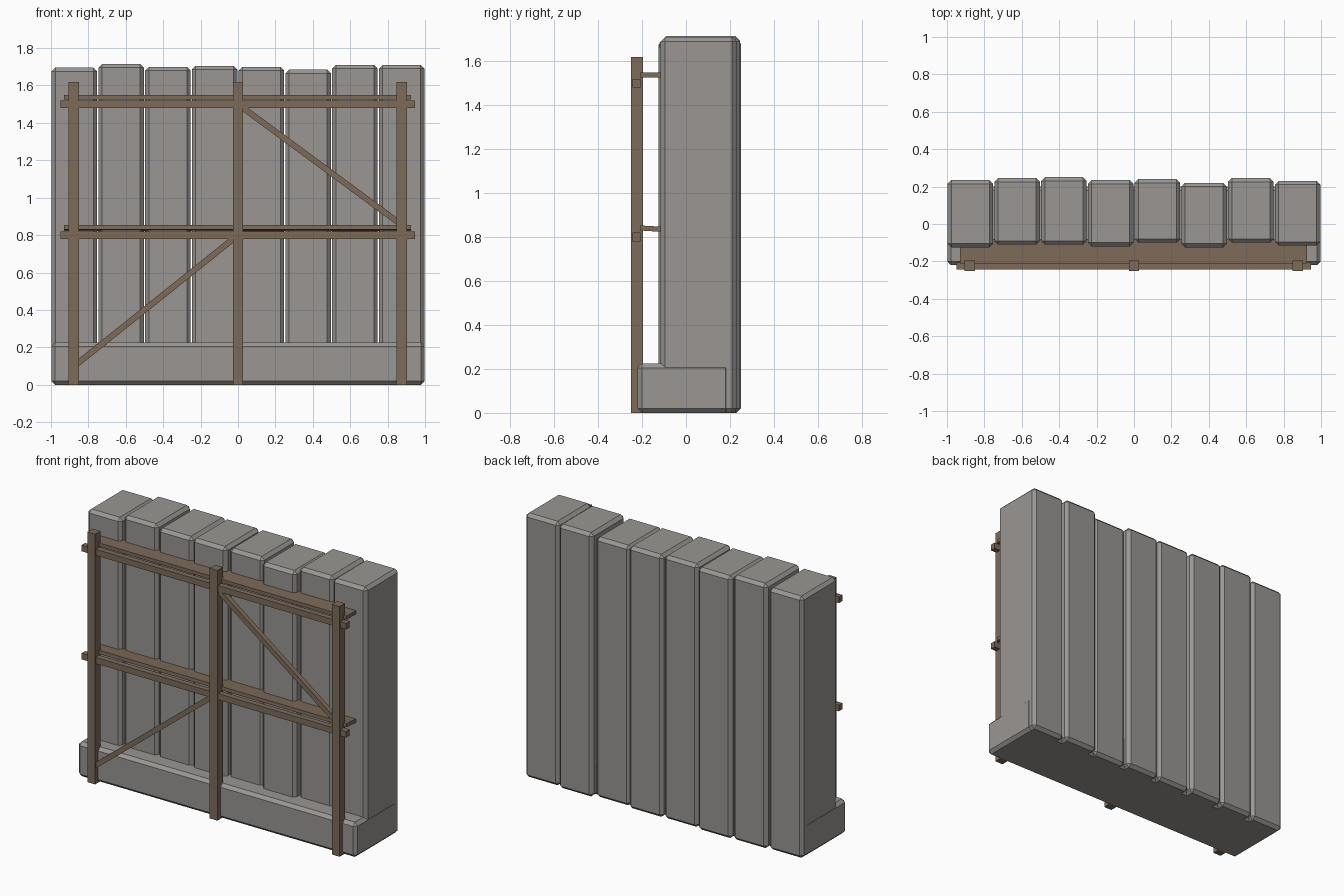
import bpy, math
from mathutils import Vector, Matrix

if "Cube" in bpy.data.objects:
    bpy.data.objects.remove(bpy.data.objects["Cube"])

def material(name, rgb):
    m = bpy.data.materials.new(name)
    m.diffuse_color = (*rgb, 1)
    m.use_nodes = True
    m.node_tree.nodes["Principled BSDF"].inputs["Base Color"].default_value = m.diffuse_color
    return m

stone = material("grey stone", (0.32, 0.305, 0.29))
wood = material("brown timber", (0.205, 0.147, 0.102))

def box(name, lo, hi, mat, bevel=0, rot=None):
    """Box between two corners, optionally chamfered and turned about its centre."""
    lo, hi = Vector(lo), Vector(hi)
    bpy.ops.mesh.primitive_cube_add(size=1)
    ob = bpy.context.object
    ob.name = name
    ob.data.transform(Matrix.Diagonal((*(hi - lo), 1)))
    ob.location = (lo + hi) / 2
    if rot:
        ob.rotation_euler = rot
    ob.data.materials.append(mat)
    if bevel:
        b = ob.modifiers.new("chamfer", 'BEVEL')
        b.width, b.segments = bevel, 1
    return ob

# Upright stone slabs: (front y, back y, top z)
slabs = [(-.125, .235, 1.695), (-.11, .245, 1.715), (-.11, .25, 1.70), (-.12, .235, 1.705),
         (-.10, .24, 1.70), (-.125, .22, 1.685), (-.10, .245, 1.71), (-.115, .23, 1.71)]
for i, (front, back, top) in enumerate(slabs):
    x = -1 + 0.25 * i
    box(f"stone_slab_{i + 1}", (x + .003, front, 0), (x + .247, back, top), stone, 0.02)

# Stone footing along the front
box("stone_footing", (-.998, -.22, 0), (.998, .2, .225), stone, 0.02)

# Scaffold posts
for i, x in enumerate((-.877, 0, .875)):
    box(f"scaffold_post_{i + 1}", (x - .028, -.25, 0), (x + .028, -.195, 1.62), wood)

# Rails with walking boards just above them
for name, z, tilt in (("lower", .80, -.06), ("upper", 1.50, .0)):
    box(f"{name}_rail", (-.95, -.243, z - .02), (.945, -.207, z + .02), wood)
    box(f"{name}_board", (-.93, -.21, z + .026), (.925, -.08, z + .049), wood,
        rot=(tilt, 0, 0))

# Diagonal braces
for name, (x0, z0), (x1, z1) in (("lower", (-.875, .10), (0, .80)),
                                 ("upper", (0, 1.50), (.875, .855))):
    half = math.hypot(x1 - x0, z1 - z0) / 2
    cx, cz = (x0 + x1) / 2, (z0 + z1) / 2
    box(f"{name}_brace", (cx - half, -.24, cz - .016), (cx + half, -.208, cz + .016), wood,
        rot=(0, -math.atan2(z1 - z0, x1 - x0), 0))
